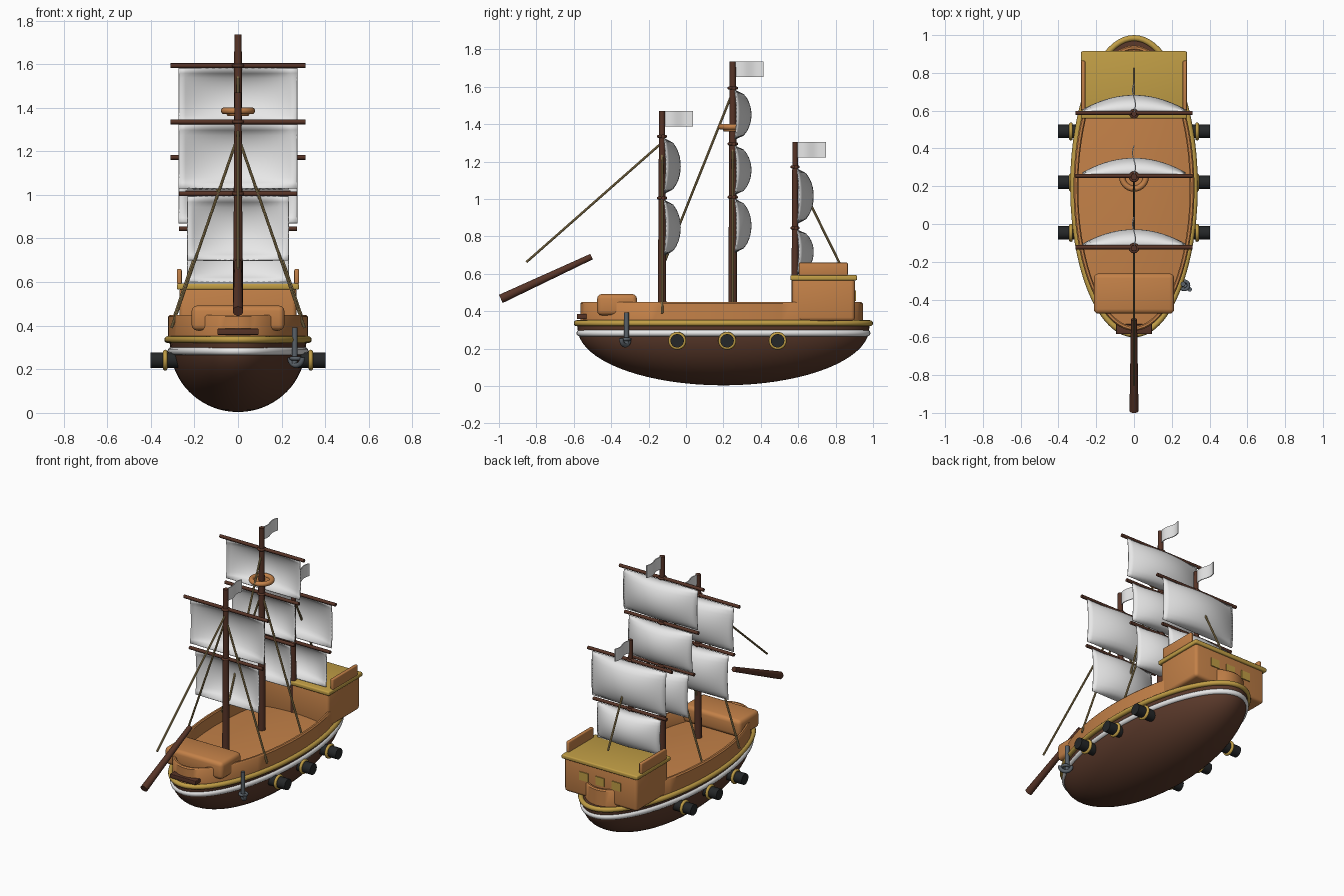
import bpy, bmesh, math
from mathutils import Vector, Matrix

if "Cube" in bpy.data.objects:
    bpy.data.objects.remove(bpy.data.objects["Cube"])

def mat(name, *c):
    m = bpy.data.materials.new(name)
    m.diffuse_color = (*c, 1)
    m.use_nodes = True
    m.node_tree.nodes["Principled BSDF"].inputs["Base Color"].default_value = m.diffuse_color
    return m

WOOD = mat("orange_wood", 0.55, 0.22, 0.065)
HULL = mat("hull_brown", 0.105, 0.042, 0.024)
MAST = mat("mast_brown", 0.095, 0.034, 0.02)
SAIL = mat("sail_white", 0.85, 0.85, 0.85)
GOLD = mat("gold_trim", 0.53, 0.34, 0.06)
ROPE = mat("rope_tan", 0.35, 0.25, 0.1)
IRON = mat("black_iron", 0.018, 0.02, 0.021)
STEEL = mat("anchor_grey", 0.1, 0.12, 0.14)

CY = 0.2      # hull centre along y
TAU = 2 * math.pi

def finish(bm, name, m, angle=40):
    bmesh.ops.recalc_face_normals(bm, faces=bm.faces[:])
    me = bpy.data.meshes.new(name)
    bm.to_mesh(me)
    bm.free()
    me.materials.append(m)
    ob = bpy.data.objects.new(name, me)
    bpy.context.collection.objects.link(ob)
    bpy.ops.object.select_all(action='DESELECT')
    ob.select_set(True)
    bpy.context.view_layer.objects.active = ob
    bpy.ops.object.shade_smooth_by_angle(angle=math.radians(angle))
    return ob

def loft(rings, name, m, cap=(True, True), wrap=False, angle=40):
    """Skin a list of closed point rings."""
    bm = bmesh.new()
    vr = [[bm.verts.new(p) for p in r] for r in rings]
    n = len(vr[0])
    pairs = list(zip(vr, vr[1:])) + ([(vr[-1], vr[0])] if wrap else [])
    for a, b in pairs:
        for i in range(n):
            j = (i + 1) % n
            bm.faces.new((a[i], a[j], b[j], b[i]))
    if not wrap:
        for c, r in zip(cap, (vr[0], vr[-1])):
            if c:
                bm.faces.new(r)
    return finish(bm, name, m, angle)

def ellipse(a, b, z, cy=CY, n=72):
    return [(a * math.cos(TAU * i / n), cy + b * math.sin(TAU * i / n), z) for i in range(n)]

def hoop(name, m, a, b, z, r, n=80, k=12):
    """Round moulding following an ellipse."""
    rings = []
    for i in range(n):
        c, s = math.cos(TAU * i / n), math.sin(TAU * i / n)
        nrm = Vector((b * c, a * s, 0)).normalized()
        p = Vector((a * c, CY + b * s, z))
        rings.append([p + nrm * r * math.cos(TAU * j / k) + Vector((0, 0, r * math.sin(TAU * j / k)))
                      for j in range(k)])
    return loft(rings, name, m, wrap=True)

def rod(name, m, p, q, r1, r2=None, seg=16):
    p, q = Vector(p), Vector(q)
    d = q - p
    bm = bmesh.new()
    bmesh.ops.create_cone(bm, cap_ends=True, segments=seg, radius1=r1, radius2=r1 if r2 is None else r2,
                          depth=d.length, matrix=Matrix.Translation((p + q) / 2) @ d.to_track_quat('Z', 'Y').to_matrix().to_4x4())
    return finish(bm, name, m)

def box(name, m, x, y, z, bevel=0.0):
    bm = bmesh.new()
    size = [b - a for a, b in (x, y, z)]
    mid = [(a + b) / 2 for a, b in (x, y, z)]
    bmesh.ops.create_cube(bm, size=1, matrix=Matrix.Translation(mid) @ Matrix.Diagonal((*size, 1)))
    if bevel:
        bmesh.ops.bevel(bm, geom=bm.edges[:], offset=bevel, segments=3, profile=0.5, affect='EDGES')
    return finish(bm, name, m)

def torus(name, m, centre, axis, R, r, arc=TAU, spin=0.0, n=28, k=10):
    """Ring or arc around an axis; arcs get capped ends."""
    full = arc >= TAU
    M = Matrix.Translation(centre) @ Vector(axis).to_track_quat('Z', 'Y').to_matrix().to_4x4()
    rings = []
    for i in range(n if full else n + 1):
        t = spin + arc * i / n
        rings.append([M @ Vector(((R + r * math.cos(TAU * j / k)) * math.cos(t),
                                  (R + r * math.cos(TAU * j / k)) * math.sin(t),
                                  r * math.sin(TAU * j / k))) for j in range(k)])
    return loft(rings, name, m, wrap=full)

# hull: lower half ellipsoid with a short straight top strake
rings = [ellipse(0.312 * math.sin(t), 0.78 * math.sin(t), 0.31 - 0.306 * math.cos(t))
         for t in [0.03 + (math.pi / 2 - 0.03) * i / 18 for i in range(19)]]
loft(rings + [ellipse(0.318, 0.785, 0.34)], "hull", HULL)
hoop("white_stripe", SAIL, 0.306, 0.768, 0.283, 0.018)
hoop("gold_rail", GOLD, 0.322, 0.784, 0.336, 0.016)

# bulwark wall and the slightly domed deck inside it
wall = [(0.32, 0.755, 0.33), (0.32, 0.755, 0.442), (0.313, 0.748, 0.45),
        (0.301, 0.737, 0.45), (0.295, 0.73, 0.443), (0.295, 0.73, 0.34)]
loft([ellipse(a, b, z, 0.19) for a, b, z in wall], "bulwark", WOOD, cap=(False, False), wrap=True)
loft([ellipse(0.3 * s, 0.735 * s, 0.36 + 0.03 * (1 - s * s), 0.19) for s in (1, 0.85, 0.7, 0.5, 0.3, 0.1)],
     "deck", WOOD)

# forecastle and bow plate
box("forecastle", WOOD, (-0.213, 0.213), (-0.475, -0.262), (0.378, 0.492), 0.025)
box("bow_plate", MAST, (-0.095, 0.095), (-0.583, -0.53), (0.358, 0.386), 0.004)

# sterncastle
box("sterncastle", WOOD, (-0.268, 0.268), (0.567, 0.903), (0.347, 0.58), 0.02)
box("stern_platform", GOLD, (-0.28, 0.28), (0.558, 0.915), (0.565, 0.593), 0.008)
for s in (-1, 1):
    box("stern_side_rail", WOOD, sorted((s * 0.258, s * 0.28)), (0.603, 0.865), (0.59, 0.66), 0.006)
for x in (-0.12, 0, 0.12):
    box("stern_window", GOLD, (x - 0.032, x + 0.032), (0.9, 0.909), (0.455, 0.51))

# cannons with gold port rings
for y in (-0.047, 0.22, 0.49):
    for s in (-1, 1):
        rod("cannon", IRON, (s * 0.22, y, 0.242), (s * 0.402, y, 0.242), 0.036, seg=20)
        torus("cannon_ring", GOLD, (s * 0.334, y, 0.242), (s, 0, 0), 0.038, 0.01)

# anchor on the starboard bow
rod("anchor_shank", STEEL, (0.26, -0.318, 0.225), (0.26, -0.318, 0.392), 0.013)
torus("anchor_arms", STEEL, (0.267, -0.325, 0.253), (0.6, 0.8, 0), 0.035, 0.012, arc=math.pi, spin=math.pi)
torus("anchor_arms_tips", STEEL, (0.267, -0.325, 0.25), (0, 0, 1), 0.022, 0.009)

# bowsprit
rod("bowsprit", MAST, (0, -0.99, 0.466), (0, -0.505, 0.692), 0.024, 0.016)

def sail(y, top, bottom, hw, bulge=0.085, nx=18, nz=12):
    """Billowing square sail hung behind its yard."""
    bm = bmesh.new()
    g = []
    for j in range(nz + 1):
        v = 2 * j / nz - 1
        row = []
        for i in range(nx + 1):
            u = 2 * i / nx - 1
            row.append(bm.verts.new((hw * u, y + bulge * (1 - u * u) * math.sqrt(max(0, 1 - v * v)) * 0.9
                                     + 0.1 * bulge * (1 - v * v), (top + bottom) / 2 + v * (top - bottom) / 2)))
        g.append(row)
    for j in range(nz):
        for i in range(nx):
            bm.faces.new((g[j][i], g[j][i + 1], g[j + 1][i + 1], g[j + 1][i]))
    ob = finish(bm, "sail", SAIL, 60)
    sol = ob.modifiers.new("thickness", 'SOLIDIFY')
    sol.thickness = 0.006
    sol.offset = 0

def flag(y, top):
    """Gently waving pennant on the masthead."""
    n, rings = 12, []
    for i in range(n + 1):
        t = i / n
        x, yy = 0.008 * math.sin(TAU * t), y + 0.01 + 0.155 * t
        rings.append([(x - 0.003, yy, top), (x + 0.003, yy, top),
                      (x + 0.003, yy, top - 0.083), (x - 0.003, yy, top - 0.083)])
    loft(rings, "flag", SAIL)

# masts: y, height, radius, then (yard z, sail bottom z, yard half length)
masts = [
    (-0.128, 1.47, 0.023, [(1.335, 1.03, 0.31), (1.005, 0.7, 0.27)]),
    (0.25, 1.735, 0.024, [(1.593, 1.32, 0.31), (1.295, 1.025, 0.272), (1.01, 0.715, 0.24)]),
    (0.583, 1.305, 0.02, [(1.172, 0.87, 0.31), (0.845, 0.6, 0.27)]),
]
for y, top, r, yards in masts:
    rod("mast", MAST, (0, y, 0.36), (0, y, top), r, r * 0.7)
    flag(y, top)
    for z, low, hl in yards:
        rod("yard", MAST, (-hl, y + 0.005, z), (hl, y + 0.005, z), 0.011, seg=12)
        torus("yard_band", MAST, (0, y, z), (0, 0, 1), r * 0.85, 0.008)
        sail(y + 0.012, z - 0.012, low, hl - 0.038)

# crow's nest
torus("crows_nest_rim", WOOD, (0, 0.25, 1.386), (0, 0, 1), 0.063, 0.016)
rod("crows_nest_floor", WOOD, (0, 0.25, 1.362), (0, 0.25, 1.384), 0.048, 0.06, seg=24)

# rigging: stays on the centreline, shrouds to both sides
stays = [((0, -0.13, 1.3), (0, -0.853, 0.663)),
         ((0, 0.245, 1.56), (0, -0.12, 0.65)),
         ((0, 0.583, 1.14), (0, 0.822, 0.655))]
for s in (-1, 1):
    stays.append(((0, -0.128, 1.27), (s * 0.305, -0.128, 0.39)))
    stays.append(((0, 0.25, 1.3), (s * 0.31, 0.25, 0.39)))
for p, q in stays:
    rod("rope", ROPE, p, q, 0.0065, seg=8)
